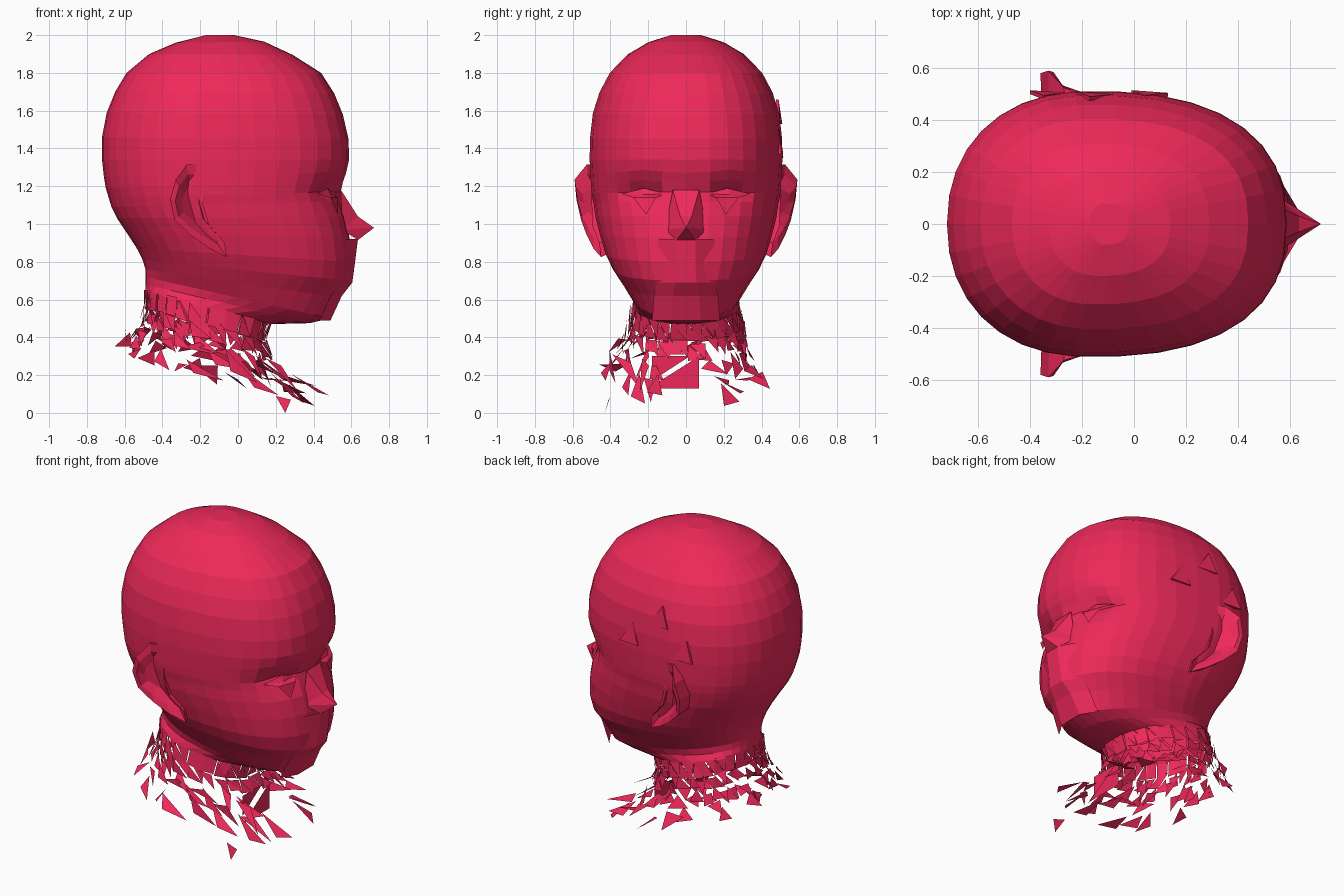
import bpy, math, random
from mathutils import Vector, Matrix

if "Cube" in bpy.data.objects:
    bpy.data.objects.remove(bpy.data.objects["Cube"])

random.seed(11)
SEG = 34
mat = bpy.data.materials.new("crimson")
mat.diffuse_color = (0.85, 0.022, 0.10, 1)
mat.use_nodes = True
mat.node_tree.nodes["Principled BSDF"].inputs["Base Color"].default_value = mat.diffuse_color


def make(name, verts, faces):
    me = bpy.data.meshes.new(name)
    me.from_pydata([tuple(v) for v in verts], [], faces)
    me.materials.append(mat)
    ob = bpy.data.objects.new(name, me)
    bpy.context.collection.objects.link(ob)
    return ob


def spow(v, p):
    return math.copysign(abs(v) ** p, v)


def ring(xb, zb, xf, zf, w, n=2.45, seg=SEG):
    """Egg-shaped loop, blunt towards the face, tilted from back height to front height."""
    xm = xb + (xf - xb) * 0.42
    pts = []
    for i in range(seg):
        a = 2 * math.pi * i / seg
        c, s = math.cos(a), math.sin(a)
        e = n if c > 0 else 2.2
        x = xm + (xf - xm if c > 0 else xm - xb) * spow(c, 2 / e)
        y = w * spow(s, 2 / e)
        z = zb + (zf - zb) * (x - xb) / (xf - xb)
        # eye sockets under an arched brow
        if x > 0.25:
            d = ((abs(y) - 0.23) / 0.11) ** 2
            x -= 0.075 * math.exp(-d - ((z - 1.165) / 0.05) ** 2)
            z += 0.02 * math.exp(-d - ((z - 1.25) / 0.05) ** 2)
        pts.append(Vector((x, y, z)))
    return pts


def loft(rows):
    verts, faces = [], []
    for k, r in enumerate(rows):
        verts += r
        if k:
            for i in range(SEG):
                j = (i + 1) % SEG
                a, b = (k - 1) * SEG, k * SEG
                faces.append((a + i, b + i, b + j, a + j))
    return verts, faces


# Skull, face and jaw: loops from the crown down to the neck
profile = [
    (-.17, 2.0, -.02, 2.0, .08), (-.33, 1.96, .14, 1.965, .20),
    (-.47, 1.90, .29, 1.895, .31), (-.59, 1.80, .44, 1.80, .405),
    (-.65, 1.70, .51, 1.69, .46), (-.695, 1.59, .555, 1.58, .495),
    (-.72, 1.46, .585, 1.45, .51), (-.72, 1.34, .588, 1.34, .512),
    (-.71, 1.25, .572, 1.27, .508), (-.70, 1.19, .555, 1.22, .505),
    (-.685, 1.14, .545, 1.17, .50), (-.67, 1.09, .55, 1.12, .49),
    (-.64, 1.03, .565, 1.04, .48), (-.58, .94, .59, .93, .455),
    (-.535, .87, .60, .80, .425), (-.505, .81, .585, .70, .385),
    (-.49, .76, .535, .61, .34, 2.2), (-.49, .72, .485, .50, .29, 2.1),
    (-.49, .68, .38, .475, .275, 2.0), (-.49, .64, .17, .47, .285, 2.0),
]
verts, faces = loft([ring(*p) for p in profile])
make("head", verts, faces + [tuple(range(SEG))])

# Raised strip of flat planes from nose base over lips to chin
strip = [(.635, .92, .05), (.62, .80, .05), (.605, .69, .055),
         (.55, .62, .07), (.49, .49, .08)]
sv, sf = [], []
for k, (x, z, h) in enumerate(strip):
    sv += [(x - .06, -h - .10, z), (x, -h, z), (x, h, z), (x - .06, h + .10, z)]
    if k:
        for i in range(3):
            sf.append((4 * k - 4 + i, 4 * k + i, 4 * k + i + 1, 4 * k - 3 + i))
make("mouth_and_chin", sv, sf)

# Nose: bridge, sharp tip, wings and underside
nv = [(.545, -.07, 1.18), (.545, .07, 1.18), (.635, -.03, 1.04), (.635, .03, 1.04),
      (.72, 0, .98), (.55, -.11, .97), (.55, .11, .97), (.635, -.05, .915), (.635, .05, .915)]
nf = [(0, 2, 3, 1), (2, 4, 3), (0, 5, 2), (2, 5, 4), (1, 3, 6), (3, 4, 6),
      (4, 5, 7), (4, 8, 6), (4, 7, 8)]
make("nose", nv, nf)

# Eyelids and cheek folds, mirrored
for side in (-1, 1):
    ev = [(.50, .11, 1.16), (.475, .22, 1.19), (.42, .34, 1.16), (.49, .23, 1.155),
          (.53, .16, 1.14), (.49, .28, 1.14), (.53, .21, 1.05)]
    make("eyelid", [(x, side * y, z) for x, y, z in ev],
         [(0, 3, 1), (1, 3, 2), (0, 4, 3), (3, 5, 2), (4, 5, 3), (4, 6, 5)])

# Ears: outer rim, shallow bowl and base against the skull, mirrored
rim = [(-.19, .50, 1.315), (-.27, .525, 1.315), (-.33, .59, 1.235), (-.36, .58, 1.13),
       (-.335, .555, 1.02), (-.25, .525, .94), (-.15, .49, .87), (-.06, .45, .825),
       (-.07, .46, .90), (-.15, .495, .99), (-.19, .50, 1.12), (-.185, .50, 1.23)]
n = len(rim)
mid = Vector((-.25, 0, 1.10))
for side in (-1, 1):
    ev = []
    for inset, push in ((.95, None), (1, 0), (.75, -.005), (.45, -.04)):
        for x, y, z in rim:
            yy = .42 if push is None else y + push
            ev.append((mid.x + (x - mid.x) * inset, side * yy, mid.z + (z - mid.z) * inset))
    ef = [(k * n + i, k * n + (i + 1) % n, (k + 1) * n + (i + 1) % n, (k + 1) * n + i)
          for k in range(3) for i in range(n)]
    make("ear", ev, ef + [tuple(range(3 * n, 4 * n))])

# Neck breaking up into triangles that scatter more towards the bottom
neck = [(-.49, .65, .17, .48, .285), (-.49, .55, .14, .38, .30), (-.51, .47, .18, .29, .31),
        (-.55, .40, .31, .18, .34), (-.60, .34, .47, .07, .40)]
NS = 26
rows = [ring(*p, 2.3, NS) for p in neck]
tv, tf = [], []


def shard(tri):
    tf.append(tuple(range(len(tv), len(tv) + 3)))
    tv.extend(tri)


for k in range(len(rows) - 1):
    loose = (.1, .3, .55, .8)[k]
    keep = (1, .92, .72, .55)[k]
    for i in range(NS):
        j = (i + 1) % NS
        a, b, c, d = rows[k][i], rows[k + 1][i], rows[k + 1][j], rows[k][j]
        for tri in ((a, b, c), (a, c, d)):
            cen = (tri[0] + tri[1] + tri[2]) / 3
            # the front of the throat is open low down
            if random.random() > keep or (abs(cen.y) < .14 and cen.x > .2):
                continue
            axis = Vector([random.uniform(-1, 1) for _ in range(3)]).normalized()
            rot = Matrix.Rotation(loose * random.uniform(-1.2, 1.2), 3, axis)
            move = Vector([random.uniform(-.06, .06) * loose for _ in range(3)])
            shard([cen + move + rot @ (p - cen) for p in tri])
shard([(.18, -.20, .13), (.18, .07, .13), (.18, .07, .30)])
shard([(.16, -.18, .17), (.16, .02, .30), (.16, -.18, .30)])
shard([(.25, -.43, 0), (.20, -.40, .09), (.28, -.41, .07)])
for p in tv:
    if p[2] < 0:
        p[2] = 0
make("neck_shards", tv, tf)

# Loose triangular plates lifted off the left side of the head
for x, y, z in ((-.15, .495, 1.58), (.06, .50, 1.42), (-.33, .50, 1.40)):
    pv = []
    for dx, dy, dz in ((-.07, 0, -.05), (.07, -.01, -.05), (-.02, -.02, .08)):
        pv += [(x + dx, y + dy, z + dz), (x + dx, y + dy + .015, z + dz)]
    make("loose_plate", pv, [(0, 2, 4), (1, 5, 3), (0, 1, 3, 2), (2, 3, 5, 4), (4, 5, 1, 0)])
